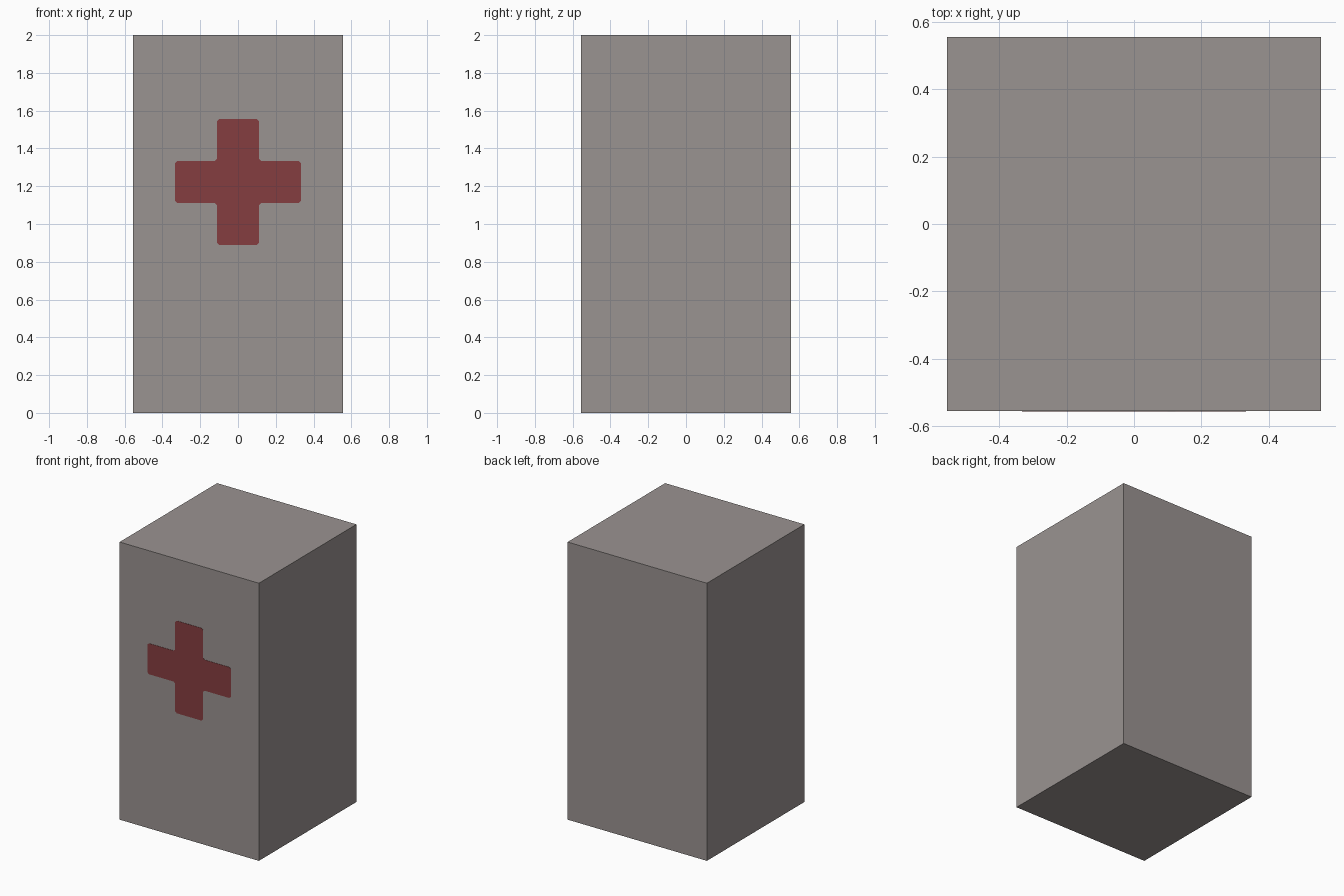
import bpy, bmesh

if "Cube" in bpy.data.objects:
    bpy.data.objects.remove(bpy.data.objects["Cube"])

W, H = 1.11, 2.0            # cabinet width/depth and height
ARM, HALF, CZ = 0.333, 0.111, 1.222   # cross reach, half width, centre height


def material(name, rgb):
    m = bpy.data.materials.new(name)
    m.diffuse_color = (*rgb, 1.0)
    m.use_nodes = True
    m.node_tree.nodes["Principled BSDF"].inputs["Base Color"].default_value = m.diffuse_color
    return m


def make_object(name, bm, mat):
    bmesh.ops.recalc_face_normals(bm, faces=bm.faces)
    me = bpy.data.meshes.new(name)
    bm.to_mesh(me)
    bm.free()
    me.materials.append(mat)
    ob = bpy.data.objects.new(name, me)
    bpy.context.collection.objects.link(ob)
    return ob


grey = material("warm grey", (0.323, 0.292, 0.284))
red = material("dull red", (0.235, 0.048, 0.051))

# Cabinet body
bm = bmesh.new()
bmesh.ops.create_cube(bm, size=1.0)
for v in bm.verts:
    v.co = (v.co.x * W, v.co.y * W, (v.co.z + 0.5) * H)
make_object("cabinet_body", bm, grey)

# Painted cross: one quarter outline turned four times, corners softened
bm = bmesh.new()
pts = []
x = [(ARM, -HALF), (ARM, HALF), (HALF, HALF)]
for _ in range(4):
    pts += x
    x = [(-b, a) for a, b in x]
y = -W / 2
face = bm.faces.new([bm.verts.new((a, y, CZ + b)) for a, b in pts])
bmesh.ops.bevel(bm, geom=bm.verts[:], offset=0.012, segments=1, affect='VERTICES')
ext = bmesh.ops.extrude_face_region(bm, geom=bm.faces[:])
for v in ext["geom"]:
    if isinstance(v, bmesh.types.BMVert):
        v.co.y -= 0.002
make_object("painted_cross", bm, red)
